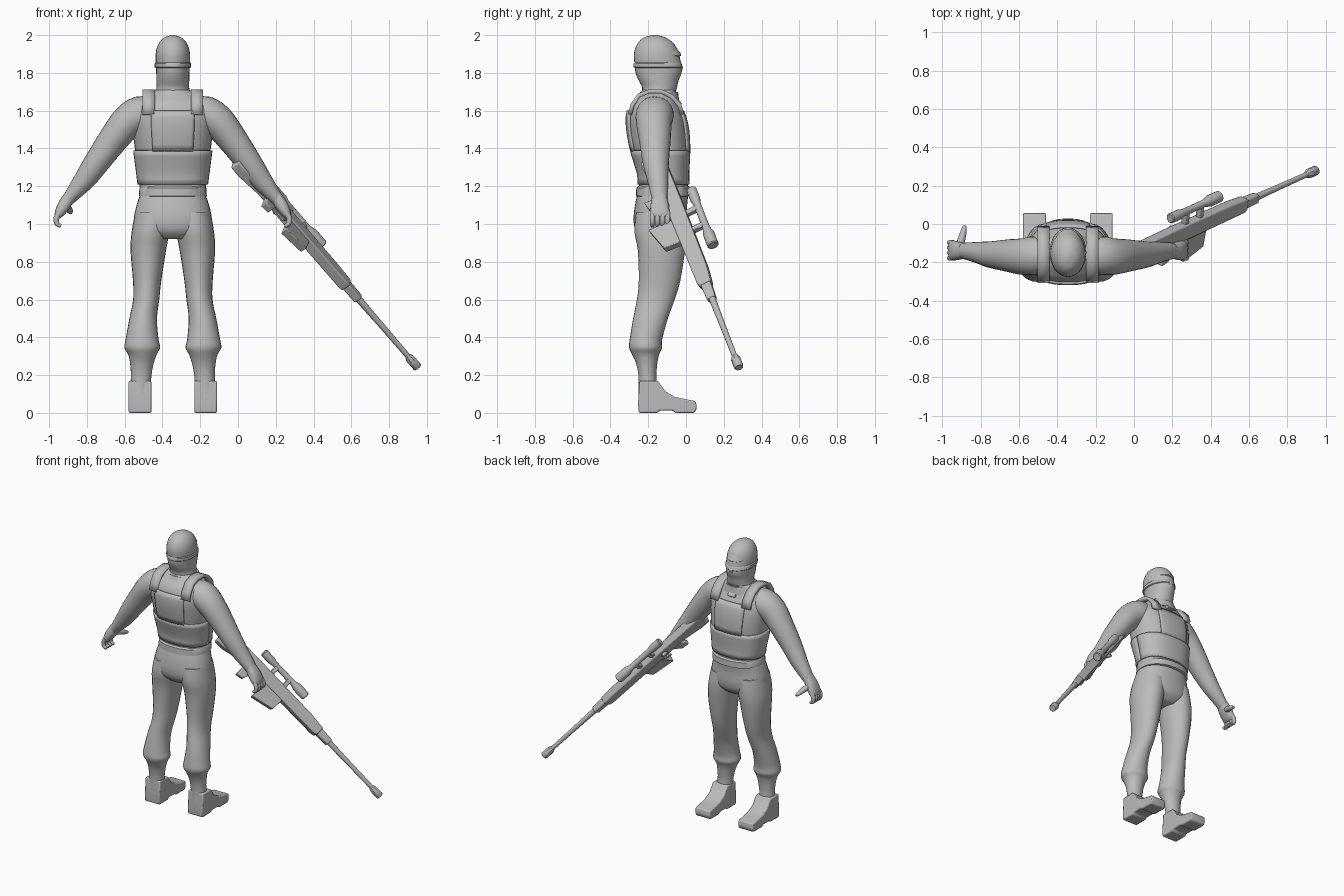
import bpy, bmesh, math
from mathutils import Vector as V

if "Cube" in bpy.data.objects:
    bpy.data.objects.remove(bpy.data.objects["Cube"])

X, Y, Z = V((1, 0, 0)), V((0, 1, 0)), V((0, 0, 1))
CX = -0.345                                   # centre line of the figure
grey = bpy.data.materials.new("plain grey")
grey.diffuse_color = (0.5, 0.5, 0.5, 1)
grey.use_nodes = True
grey.node_tree.nodes["Principled BSDF"].inputs["Base Color"].default_value = grey.diffuse_color


def finish(name, bm, angle=40, bevel=0, solid=0):
    bmesh.ops.recalc_face_normals(bm, faces=bm.faces)
    me = bpy.data.meshes.new(name)
    bm.to_mesh(me)
    bm.free()
    me.materials.append(grey)
    me.shade_smooth()
    me.set_sharp_from_angle(angle=math.radians(angle))
    ob = bpy.data.objects.new(name, me)
    bpy.context.collection.objects.link(ob)
    if solid:
        m = ob.modifiers.new("thickness", 'SOLIDIFY')
        m.thickness, m.offset = solid, 0
    if bevel:
        m = ob.modifiers.new("bevel", 'BEVEL')
        m.width, m.segments = bevel, 2
    return ob


def grid(name, rows, wrap, **kw):
    bm = bmesh.new()
    vs = [[bm.verts.new(p) for p in r] for r in rows]
    n = len(rows[0])
    for a, b in zip(vs, vs[1:]):
        for i in range(n if wrap else n - 1):
            j = (i + 1) % n
            bm.faces.new((a[i], a[j], b[j], b[i]))
    if wrap:
        bm.faces.new(vs[0])
        bm.faces.new(vs[-1])
    return finish(name, bm, **kw)


def smooth_path(pts, steps):
    """Catmull-Rom through tuples (x, y, z, a, b)."""
    P = [pts[0]] + list(pts) + [pts[-1]]
    out = []
    for k in range(1, len(P) - 2):
        for s in range(steps):
            t = s / steps
            out.append(tuple(0.5 * (2 * q + (r - p) * t + (2 * p - 5 * q + 4 * r - w) * t * t
                                    + (3 * q - p - 3 * r + w) * t ** 3)
                             for p, q, r, w in zip(*P[k - 1:k + 3])))
    return out + [tuple(pts[-1])]


def oval(c, e1, e2, a, b, th, p):
    f = lambda t: math.copysign(abs(t) ** (2 / p), t)
    return c + e1 * a * f(math.cos(th)) + e2 * b * f(math.sin(th))


def sweep(name, pts, axis=Y, flat=False, steps=3, n=20, p=2, **kw):
    pts = smooth_path(pts, steps)
    rows = []
    for i, q in enumerate(pts):
        t = V(pts[min(i + 1, len(pts) - 1)][:3]) - V(pts[max(i - 1, 0)][:3])
        t = Z if flat else t.normalized()
        e1 = axis.cross(t).normalized()
        e2 = t.cross(e1)
        rows.append([oval(V(q[:3]), e1, e2, q[3], q[4], 2 * math.pi * k / n, p) for k in range(n)])
    return grid(name, rows, True, **kw)


def prism(name, pts, half, o, e1, e2, e3, bevel=0.005):
    bm = bmesh.new()
    f = bm.faces.new([bm.verts.new(o + e1 * a + e2 * b - e3 * half) for a, b in pts])
    ext = bmesh.ops.extrude_face_region(bm, geom=[f])["geom"]
    bmesh.ops.translate(bm, vec=e3 * 2 * half, verts=[g for g in ext if isinstance(g, bmesh.types.BMVert)])
    return finish(name, bm, bevel=bevel)


def body(rings):                              # (z, y, half width, half depth)
    return [(CX, y, z, a, b) for z, y, a, b in rings]


# torso
TORSO = body([(1.17, -.12, .172, .135), (1.25, -.12, .182, .127), (1.39, -.137, .2, .15),
              (1.5, -.15, .213, .157), (1.58, -.16, .215, .148), (1.64, -.165, .19, .122),
              (1.68, -.155, .14, .095), (1.71, -.14, .088, .09)])
sweep("torso", TORSO, flat=True, n=32, p=2.4)

# head with mask, mask band, brow, nose, collar
sweep("head", body([(1.66, -.15, .1, .085), (1.72, -.14, .087, .092), (1.76, -.145, .087, .106),
                    (1.8, -.145, .088, .122), (1.84, -.148, .09, .124), (1.9, -.157, .091, .119),
                    (1.95, -.16, .078, .1), (1.985, -.165, .048, .062), (2.0, -.165, .01, .013)]),
      flat=True, n=28)
sweep("mask_band", body([(1.825, -.147, .09, .124), (1.83, -.148, .096, .129),
                         (1.85, -.15, .096, .127), (1.856, -.15, .09, .122)]), flat=True, steps=1, n=28)
sweep("brow", body([(1.885, -.15, .08, .115), (1.892, -.15, .083, .125), (1.905, -.152, .083, .123),
                    (1.93, -.155, .075, .105)]), flat=True, steps=1, n=28)
prism("nose", [(-.05, 1.88), (-.015, 1.83), (-.025, 1.8), (-.06, 1.8)], .014, V((CX, 0, 0)), Y, Z, X)
sweep("collar", body([(1.65, -.15, .13, .115), (1.675, -.147, .118, .108), (1.7, -.142, .098, .1)]),
      flat=True, n=28)
prism("collar_tip", [(-.07, 1.7), (-.02, 1.635), (-.07, 1.62)], .03, V((CX, 0, 0)), Y, Z, X)

# belt and hips
sweep("belt", body([(1.145, -.118, .172, .138), (1.148, -.118, .18, .147), (1.19, -.118, .177, .145),
                    (1.2, -.118, .168, .135)]), flat=True, steps=1, n=32, p=2.3)
sweep("hips", body([(1.17, -.12, .168, .135), (1.1, -.132, .192, .138), (1.02, -.135, .207, .143),
                    (.96, -.135, .19, .13), (.92, -.135, .1, .09)]), flat=True, n=32, p=2.3)

# vest panels laid over the torso
TR = smooth_path(TORSO, 6)


def panel(name, z0, z1, th0, th1, n):
    rows = []
    for k in range(7):
        z = z0 + (z1 - z0) * k / 6
        i = max(j for j in range(len(TR) - 1) if TR[j][2] <= z)
        t = (z - TR[i][2]) / (TR[i + 1][2] - TR[i][2])
        q = [u + (w - u) * t for u, w in zip(TR[i], TR[i + 1])]
        rows.append([oval(V(q[:3]), X, Y, q[3] + .004, q[4] + .004, th0 + (th1 - th0) * j / n, 2.4)
                     for j in range(n + 1)])
    grid(name, rows, False, solid=.012)


panel("vest_waist", 1.21, 1.39, 0, 2 * math.pi, 40)
for name, mid in (("vest_back", -math.pi / 2), ("vest_chest", math.pi / 2)):
    panel(name, 1.385, 1.6, mid - .47, mid + .47, 12)

STRAP = [(-.297, 1.58), (-.283, 1.63), (-.25, 1.68), (-.195, 1.702), (-.13, 1.702),
         (-.075, 1.675), (-.035, 1.63), (-.02, 1.58)]

# gun frame: backwards along the barrel, up to the scope, sideways
MUZZLE = V((.952, .281, .24))
BACK = V((-.627, -.283, .726)).normalized()
SIDE = V((.1, .894, .437)).cross(BACK).normalized()
UP = BACK.cross(SIDE).normalized()

for side, s in (("left", -1), ("right", 1)):
    at = lambda pts: [(CX + s * q[0],) + tuple(q[1:]) for q in pts]
    # shoulder strap
    grid(side + "_strap", [[V((CX + s * d, y, z)) for d in (.095, .16)] for y, z in STRAP],
         False, solid=.022)
    # leg with bloused cuff
    sweep(side + "_leg", at([(.105, -.135, 1.06, .095, .13), (.118, -.135, .96, .1, .138),
                             (.13, -.13, .86, .094, .125), (.136, -.14, .7, .075, .11),
                             (.141, -.16, .6, .069, .1), (.157, -.188, .5, .073, .092),
                             (.163, -.212, .39, .087, .086), (.162, -.214, .345, .095, .087),
                             (.161, -.214, .31, .076, .072), (.164, -.208, .26, .062, .056),
                             (.168, -.204, .19, .054, .047), (.172, -.2, .1, .056, .052)]),
          flat=True, n=24)
    # boot
    prism(side + "_boot", [(-.25, 0), (-.15, 0), (-.14, .012), (-.07, .012), (-.055, 0), (.045, 0),
                           (.058, .025), (.052, .062), (0, .072), (-.06, .085), (-.11, .115),
                           (-.15, .17), (-.245, .17), (-.254, .05)],
          .06, V((CX + s * .174, 0, 0)), Y, Z, X, bevel=.014)
    # arm, palm, fingers, thumb
    sweep(side + "_arm", at([(.08, -.165, 1.6, .07, .08), (.17, -.165, 1.583, .095, .1),
                             (.24, -.17, 1.54, .09, .095), (.31, -.165, 1.455, .08, .085),
                             (.4, -.16, 1.33, .068, .07), (.463, -.15, 1.24, .058, .057),
                             (.545, -.14, 1.14, .036, .042), (.56, -.14, 1.12, .033, .04)]), n=24)
    sweep(side + "_palm", at([(.545, -.14, 1.15, .03, .038), (.575, -.14, 1.1, .034, .048),
                              (.602, -.138, 1.055, .025, .052), (.612, -.138, 1.035, .014, .046)]),
          p=2.5)
    for k in range(4):
        y = -.178 + .027 * k
        sweep(f"{side}_finger_{k + 1}", at([(.6, y, 1.06, .015, .014), (.617, y, 1.03, .015, .014),
                                            (.612, y, 1.0, .013, .013), (.592, y, .99, .01, .01)]), n=10)
    sweep(side + "_thumb", at([(.572, -.13, 1.1, .022, .022), (.557, -.085, 1.085, .02, .02),
                               (.545, -.04, 1.07, .016, .016), (.54, -.01, 1.06, .009, .009)]),
          axis=X, n=12)


def gun_plate(name, pts, half, bevel=.004):
    prism(name, pts, half, MUZZLE, BACK, UP, SIDE, bevel)


def gun_tube(name, rings, v=0, n=14):
    pts = []
    for m, r in rings:
        pts.append(tuple(MUZZLE + BACK * m + UP * v) + (r, r))
    sweep(name, pts, axis=SIDE, steps=1, n=n)


# rifle
gun_tube("muzzle_brake", [(0, .022), (.005, .026), (.065, .026), (.085, .016)], n=8)
gun_tube("barrel", [(.06, .014), (.35, .016), (.56, .02)])
gun_plate("fore_end", [(.5, .022), (.5, -.026), (.66, -.032), (.66, .028)], .022, .007)
gun_plate("receiver_and_stock", [(.6, .03), (.6, -.036), (.63, -.044), (1.12, -.05), (1.3, -.045),
                                 (1.46, -.09), (1.53, -.09), (1.53, .036), (1.2, .04), (.72, .04)], .028, .007)
gun_plate("magazine", [(.93, -.03), (.94, -.14), (1.1, -.182), (1.09, -.03)], .02)
gun_plate("pistol_grip", [(1.19, -.03), (1.225, -.14), (1.28, -.152), (1.27, -.03)], .018, .006)
gun_plate("trigger_guard", [(1.1, -.04), (1.12, -.08), (1.2, -.08), (1.21, -.04)], .006, .002)
gun_tube("scope", [(.825, .026), (.83, .031), (.91, .031), (.95, .02), (1.13, .02), (1.16, .027),
                   (1.23, .027), (1.235, .022)], v=.108, n=16)
for k, m in enumerate((.98, 1.1)):
    gun_plate(f"scope_mount_{k + 1}", [(m - .014, .03), (m - .014, .112), (m + .014, .112), (m + .014, .03)], .016)
